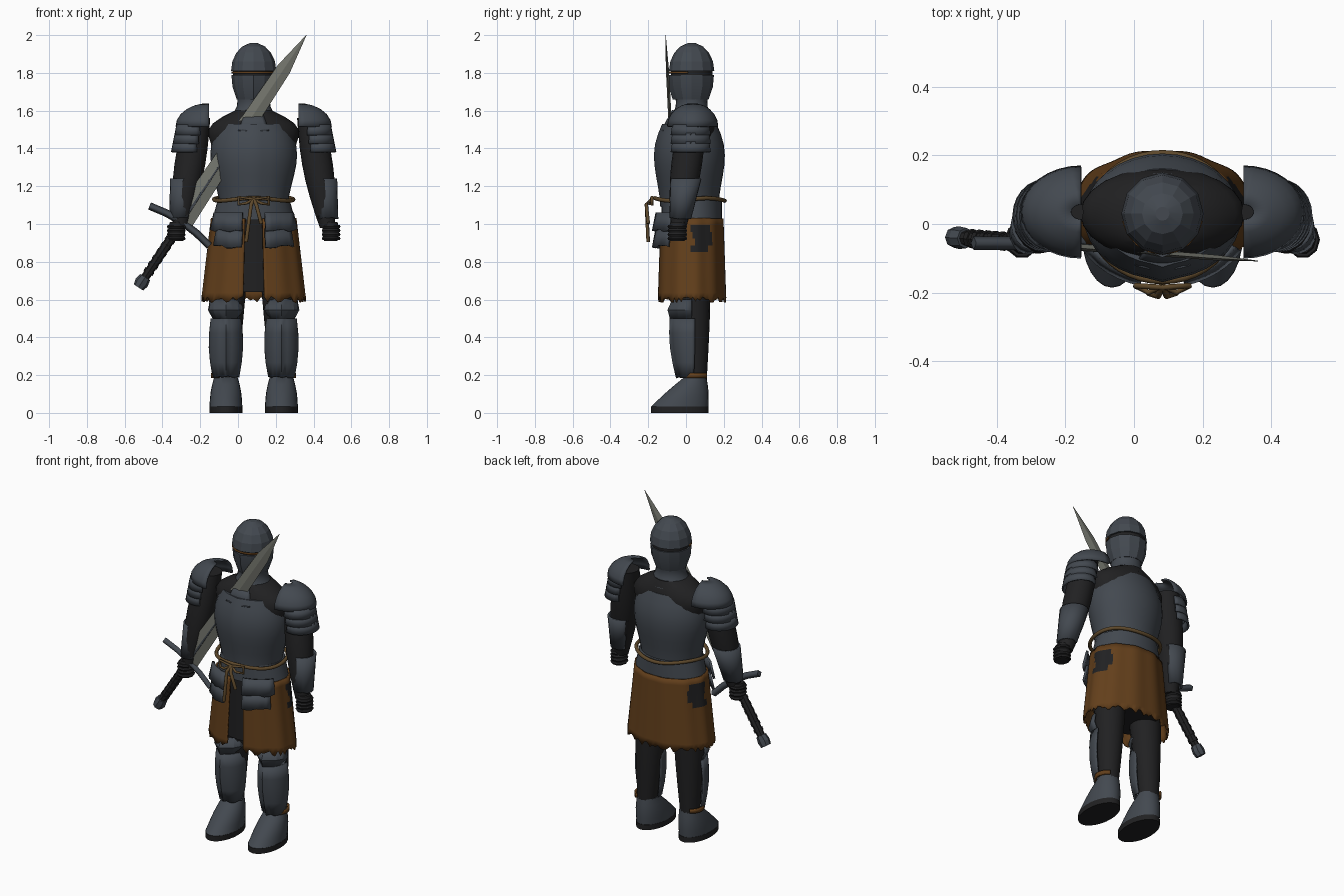
import bpy, bmesh, math, random
from mathutils import Vector

random.seed(4)
CENTRE = 0.083  # sideways position of the body's centre line

old = bpy.data.objects.get("Cube")
if old:
    bpy.data.objects.remove(old)


def material(name, red, green, blue):
    mat = bpy.data.materials.new(name)
    mat.diffuse_color = (red, green, blue, 1)
    mat.use_nodes = True
    shader = mat.node_tree.nodes["Principled BSDF"]
    shader.inputs["Base Color"].default_value = mat.diffuse_color
    return mat


STEEL = material("dark steel", .056, .066, .08)
BLACK = material("black cloth", .015, .015, .016)
BROWN = material("brown leather", .125, .05, .011)
ROPE = material("rope tan", .11, .065, .024)
BLADE = material("pale blade", .17, .175, .15)


def finish(name, bm, mats, sharp, thick=0):
    bmesh.ops.recalc_face_normals(bm, faces=bm.faces)
    mesh = bpy.data.meshes.new(name)
    bm.to_mesh(mesh)
    bm.free()
    for mat in mats:
        mesh.materials.append(mat)
    mesh.shade_smooth()
    mesh.set_sharp_from_angle(angle=math.radians(sharp))
    obj = bpy.data.objects.new(name, mesh)
    bpy.context.collection.objects.link(obj)
    if thick:
        solid = obj.modifiers.new("thickness", "SOLIDIFY")
        solid.thickness = thick
        solid.offset = 0


def bridge(bm, rows, closed):
    for low, high in zip(rows, rows[1:]):
        count = len(low)
        for i in range(count if closed else count - 1):
            j = (i + 1) % count
            bm.faces.new((low[i], low[j], high[j], high[i]))
    if closed:
        bm.faces.new(rows[0])
        bm.faces.new(rows[-1])


def blend(value, t):
    """A pair runs from bottom to top; a single number stays constant."""
    if isinstance(value, tuple):
        return value[0] + (value[1] - value[0]) * t
    return value


def loft(name, *mats, z, rx, ry=None, x=0, y=.03, side=1, sides=24, steps=1,
         bulge=0, bulge_y=None, peak=1, dome=False, arc=None, thick=.01,
         sharp=40, keel=0, fold=0, ragged=0, rule=None):
    """Stack ellipses; side mirrors them and arc leaves an open shell."""
    ry = rx if ry is None else ry
    bulge_y = bulge if bulge_y is None else bulge_y
    start, end = arc or (0, 360)
    bm = bmesh.new()
    rows = []
    for k in range(steps + 1):
        t = k / steps
        swell = math.sin(math.pi * t ** peak)
        shrink = math.cos(t * 1.4) if dome else 1
        height = blend(z, math.sin(t * 1.4) if dome else t)
        wide = (blend(rx, t) + bulge * swell) * shrink
        deep = (blend(ry, t) + bulge_y * swell) * shrink
        row = []
        for i in range(sides + 1 if arc else sides):
            degrees = start + (end - start) * i / sides
            a = math.radians(degrees)
            wave = 1 + fold * math.sin(11 * a)
            ridge = keel if abs(degrees - 270) < 1 else 0
            drop = random.uniform(-ragged, ragged) if k == 0 else 0
            row.append(bm.verts.new((
                CENTRE + side * (blend(x, t) + wide * wave * math.cos(a)),
                blend(y, t) + deep * wave * math.sin(a) - ridge,
                height + drop)))
        rows.append(row)
    bridge(bm, rows, not arc)
    if rule:
        for face in bm.faces:
            face.material_index = rule(face.calc_center_median())
    finish(name, bm, mats, sharp, thick if arc else 0)


def tube(name, mat, radius, points, cyclic=False, resolution=2):
    curve = bpy.data.curves.new(name, "CURVE")
    curve.dimensions = "3D"
    curve.bevel_depth = radius
    curve.bevel_resolution = resolution
    curve.use_fill_caps = True
    spline = curve.splines.new("POLY")
    spline.points.add(len(points) - 1)
    for point, place in zip(spline.points, points):
        point.co = (*place, 1)
    spline.use_cyclic_u = cyclic
    curve.materials.append(mat)
    bpy.context.collection.objects.link(bpy.data.objects.new(name, curve))


# Faceted helmet with a dark eye slit
loft("helmet_crown", STEEL, z=(1.81, 1.96), rx=.12, sides=12, steps=4, dome=True, sharp=15)
loft("helmet_face", STEEL, z=(1.66, 1.79), rx=(.09, .118), bulge=.008, sides=12,
     steps=2, sharp=15, keel=.01)
loft("eye_slit", BLACK, z=(1.78, 1.82), rx=.11, sides=12)
loft("slit_strap", BROWN, z=(1.797, 1.807), rx=.117, sides=8, arc=(190, 350), thick=.006)
loft("neck_guard", STEEL, z=(1.56, 1.68), rx=(.13, .09), ry=(.12, .09), bulge=-.02, steps=4)

# Torso armour over padding
loft("padded_shoulders", BLACK, z=(1.4, 1.6), rx=(.22, .1), ry=(.13, .1),
     bulge=.08, bulge_y=.02, peak=1.2, steps=6)
loft("breastplate", STEEL, z=(1.09, 1.53), rx=.18, ry=(.15, .14), y=.022,
     bulge=.05, bulge_y=.04, peak=1.5, sides=32, steps=8, keel=.008)
loft("throat_plate", STEEL, z=(1.49, 1.6), rx=(.2, .1), ry=(.16, .1), sides=8, arc=(246, 294))
loft("waist_plate", STEEL, z=(1.02, 1.13), rx=(.22, .19), ry=.16, sides=32)


# Skirt with worn patches on the hips, open at the front
def worn(centre):
    edge = centre.y + .012 * math.sin(centre.z * 60)
    return int(.035 < edge < .13 and .85 < centre.z < 1.01)


loft("skirt", BROWN, BLACK, z=(.6, 1.03), rx=(.27, .22), ry=(.18, .165), sides=84,
     steps=12, arc=(282, 618), fold=.015, ragged=.017, rule=worn)
loft("under_skirt", BLACK, z=(.64, 1.03), rx=.2, ry=.14)

# Rope belt
turns = [math.tau * i / 40 for i in range(40)]
tube("rope_belt", ROPE, .011, [(CENTRE + .21 * math.cos(a), .02 + .185 * math.sin(a),
                                1.13 + .007 * math.sin(a * 3)) for a in turns], cyclic=True)

for side, label in ((-1, "right_"), (1, "left_")):
    def mirrored(name, *mats, **shape):
        loft(label + name, *mats, side=side, **shape)

    # Bow and hanging end of the rope
    knot = Vector((CENTRE, -.18, 1.13))
    across, down = Vector((side * .04, 0, 0)), Vector((0, 0, -.08))
    out = Vector((0, -.02, 0))
    tube(label + "rope_loop", ROPE, .008,
         [knot, knot + across + out + down / 4, knot + across * 2 + down / 3,
          knot + across * 2 - down / 6, knot + out / 4])
    tube(label + "rope_end", ROPE, .01,
         [knot, knot + across / 3 + out * 1.5 + down / 3,
          knot + across + out + down * (2.2 - side * .6)])

    # Overlapping hip plates
    for i in range(2):
        low = .965 - .085 * i
        mirrored(f"hip_plate_{i}", STEEL, z=(low, low + .095), rx=(.26, .24), ry=(.21, .19),
                 sides=6, arc=(284, 330 - 6 * i), ragged=.008, thick=.014)

    # Legs and feet
    mirrored("leg", BLACK, x=(.15, .12), y=(.055, .03), z=(.1, 1), rx=(.05, .1),
             bulge=.01, sides=16, steps=9)
    mirrored("greave", STEEL, x=.147, z=(.19, .5), rx=(.066, .076), ry=(.066, .1), bulge=.015,
             sides=20, steps=4, arc=(170, 370), keel=.012, ragged=.006)
    mirrored("knee_plate", STEEL, x=.147, z=(.49, .6), rx=(.06, .08), ry=(.09, .08), bulge=.02,
             sides=8, steps=2, arc=(180, 360), keel=.018, sharp=20)
    mirrored("ankle_strap", BROWN, x=.147, y=.045, z=(.185, .21), rx=.073, arc=(-60, 60))
    mirrored("sole", BLACK, x=.147, y=-.033, z=(0, .033), rx=.088, ry=.153)
    mirrored("boot", STEEL, x=.147, y=(-.033, .05), z=(.033, .19), rx=(.087, .062),
             ry=(.151, .058), bulge=.006, steps=4)

    # Arms
    mirrored("arm", BLACK, x=(.39, .3), y=(-.04, .035), z=(.98, 1.56), rx=(.04, .07),
             bulge=.025, sides=16, steps=7)
    mirrored("bracer", STEEL, x=(.39, .36), y=(-.03, 0), z=(1.03, 1.24), rx=(.053, .077),
             sides=16, steps=2, arc=(-150, 150), ragged=.006)
    for i in range(3):
        low = 1.38 + .045 * i
        mirrored(f"arm_band_{i}", STEEL, x=.34 - .009 * i, y=.025, z=(low, low + .055),
                 rx=(.093, .082), ry=(.102, .093), sides=16, arc=(-115, 115))
    mirrored("shoulder_plate", STEEL, x=.237, y=.035, z=(1.515, 1.635), rx=.172, ry=.131,
             sides=16, steps=5, dome=True, arc=(-90, 90))

    # Gloved fists
    mirrored("fist", BLACK, x=.408, y=-.045, z=(.91, 1.01), rx=.036, ry=.04, bulge=.009,
             sides=10, steps=4)
    for i in range(4):
        low = .914 + .021 * i
        mirrored(f"finger_{i}", BLACK, x=.41, y=-.046, z=(low, low + .018), rx=.045, ry=.05,
                 bulge=.005, sides=10, steps=2)

# Long sword held in the right hand, laid out along its own axis
POMMEL, TIP = Vector((-.51, -.04, .69)), Vector((.362, -.108, 2))
LENGTH = (TIP - POMMEL).length
AXIS = (TIP - POMMEL).normalized()
WIDE = AXIS.cross(Vector((0, 1, 0))).normalized()
DEEP = WIDE.cross(AXIS)


def along(name, mat, *sections, sides=8):
    """Join sections (distance, half width, half depth) set along the sword."""
    bm = bmesh.new()
    rows = []
    for distance, width, depth in sections:
        turns = [math.tau * i / sides for i in range(sides)]
        rows.append([bm.verts.new(POMMEL + AXIS * distance + WIDE * width * math.cos(a)
                                  + DEEP * depth * math.sin(a)) for a in turns])
    bridge(bm, rows, True)
    finish(name, bm, [mat], sharp=15)


along("sword_blade", BLADE, (.38, .058, .011), (1.36, .038, .008),
      (LENGTH, .001, .001), sides=4)
along("blade_groove", STEEL, (.38, .014, .013), (1, .002, .011), sides=6)
along("sword_grip", BLACK, (0, .022, .022), (.2, .026, .026), (.39, .022, .022))
for i in range(6):
    place = .06 + .04 * i
    along(f"grip_wrap_{i}", BLACK, (place, .028, .028), (place + .02, .028, .028))
along("sword_pommel", STEEL, (-.03, .03, .03), (0, .038, .033), (.035, .03, .03))

# Crossguard curving back towards the hilt at both ends
guard = []
for i in range(-2, 3):
    guard.append(POMMEL + AXIS * (.385 - .006 * i * i) + WIDE * .095 * i)
tube("sword_crossguard", STEEL, .02, guard, resolution=0)
